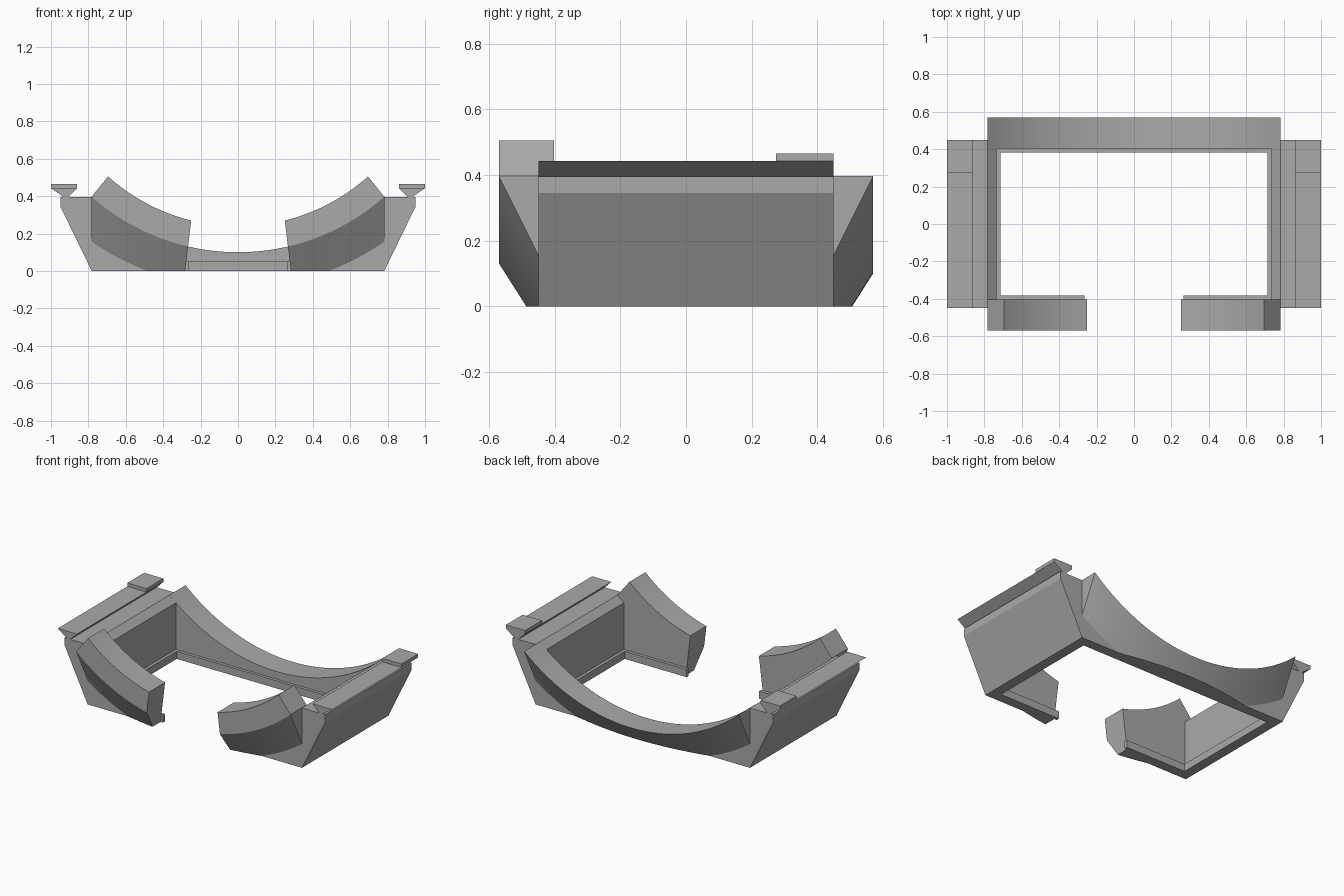
import bpy, bmesh
from math import sqrt, radians

cube = bpy.data.objects.get("Cube")
if cube:
    bpy.data.objects.remove(cube, do_unlink=True)

grey = bpy.data.materials.new("mid grey")
grey.use_nodes = True
GREY = (0.4, 0.4, 0.4, 1)
grey.diffuse_color = GREY
grey.node_tree.nodes["Principled BSDF"].inputs["Base Color"].default_value = GREY

# Main dimensions
AXIS_Z = 1.279                      # height of the saddle arc's axis
R_TOP, R_MID, R_LOW = 1.04, 1.179, 1.368
HALF_X, OUT_Y, WALL_Y, IN_Y = 0.782, 0.57, 0.45, 0.403
IN_X, LEDGE_X, LEDGE_Y, LEDGE_H = 0.735, 0.715, 0.383, 0.05


def arc(radius, x):
    return AXIS_Z - sqrt(radius ** 2 - x ** 2)


def loft(name, rings):
    """Skin a list of equal-length point loops and cap both ends."""
    bm = bmesh.new()
    loops = [[bm.verts.new(p) for p in ring] for ring in rings]
    n = len(loops[0])
    for a, b in zip(loops, loops[1:]):
        for i in range(n):
            j = (i + 1) % n
            bm.faces.new((a[i], a[j], b[j], b[i]))
    return bm, loops


def finish(name, bm):
    bmesh.ops.recalc_face_normals(bm, faces=bm.faces)
    mesh = bpy.data.meshes.new(name)
    bm.to_mesh(mesh)
    bm.free()
    mesh.materials.append(grey)
    obj = bpy.data.objects.new(name, mesh)
    bpy.context.collection.objects.link(obj)
    bpy.ops.object.select_all(action='DESELECT')
    obj.select_set(True)
    bpy.context.view_layer.objects.active = obj
    bpy.ops.object.shade_smooth_by_angle(angle=radians(25))
    return obj


def prism(name, profile, y0, y1):
    """Extrude an x-z profile along y."""
    bm, loops = loft(name, [[(x, y, z) for x, z in profile] for y in (y0, y1)])
    for loop in loops:
        bm.faces.new(loop)
    return finish(name, bm)


def box(name, xs, ys, zs):
    x0, x1 = sorted(xs)
    return prism(name, [(x0, zs[0]), (x1, zs[0]), (x1, zs[1]), (x0, zs[1])], *ys)


def under_edge(x):
    """Point (y, z) where the conical underside meets the wall or the floor."""
    z = arc(R_LOW, x)
    if z > 0:
        return WALL_Y, z
    reach = (sqrt(x * x + AXIS_Z ** 2) - R_MID) / (R_LOW - R_MID)
    return OUT_Y - reach * (OUT_Y - WALL_Y), 0


def saddle_section(x_mid, x_low, side):
    """Lower cross-section shared by the back saddle and the front jaws."""
    y, z = under_edge(x_low)
    top = arc(R_MID, x_mid)
    return [(x_mid, side * OUT_Y, top), (x_low, side * y, z),
            (x_low, side * WALL_Y, 0), (x_low, side * IN_Y, 0),
            (x_mid, side * IN_Y, top)]


# Back saddle: full-width arc with a conical underside
STEPS = 48
xs = [HALF_X * (2 * i / STEPS - 1) for i in range(STEPS + 1)]
bm, loops = loft("back_saddle", [saddle_section(x, x, 1) for x in xs])
for loop in (loops[0], loops[-1]):
    bm.faces.new(loop)
finish("back_saddle", bm)


def lerp(a, b, t):
    return a + (b - a) * t


for s, label in ((1, "left"), (-1, "right")):
    # Front jaw: taller arc segment with slanted ends
    rings = []
    for i in range(21):
        t = i / 20
        xt = lerp(0.25, 0.695, t)
        low = saddle_section(lerp(0.267, HALF_X, t), lerp(0.283, HALF_X, t), -1)
        zt = arc(R_TOP, xt)
        ring = low + [(xt, -IN_Y, zt), (xt, -OUT_Y, zt)]
        rings.append([(s * x, y, z) for x, y, z in ring])
    bm, loops = loft(label + "_front_jaw", rings)
    for loop in (loops[0], loops[-1]):
        bm.faces.new(loop[:5])
        bm.faces.new((loop[0], loop[4], loop[5], loop[6]))
    finish(label + "_front_jaw", bm)

    # Side wall with flared dovetail rail on top
    wall = [(IN_X, 0), (HALF_X, 0), (0.95, 0.345), (0.95, 0.395), (0.932, 0.395),
            (1.0, 0.443), (0.86, 0.443), (0.908, 0.395), (HALF_X, 0.395),
            (IN_X, arc(R_MID, IN_X))]
    prism(label + "_side_wall", [(s * x, z) for x, z in wall], -WALL_Y, WALL_Y)

    # Stop tab at the back of the rail
    box(label + "_rail_stop", (s * 0.86, s * 1.0), (0.275, WALL_Y), (0.443, 0.466))

    # Inner ledges along the side and the front jaw
    box(label + "_side_ledge", (s * LEDGE_X, s * IN_X), (-IN_Y, IN_Y), (0, LEDGE_H))
    box(label + "_front_ledge", (s * 0.265, s * LEDGE_X), (-IN_Y, -LEDGE_Y), (0, LEDGE_H))

# Inner ledge along the back
box("back_ledge", (-LEDGE_X, LEDGE_X), (LEDGE_Y, IN_Y), (0, LEDGE_H))
